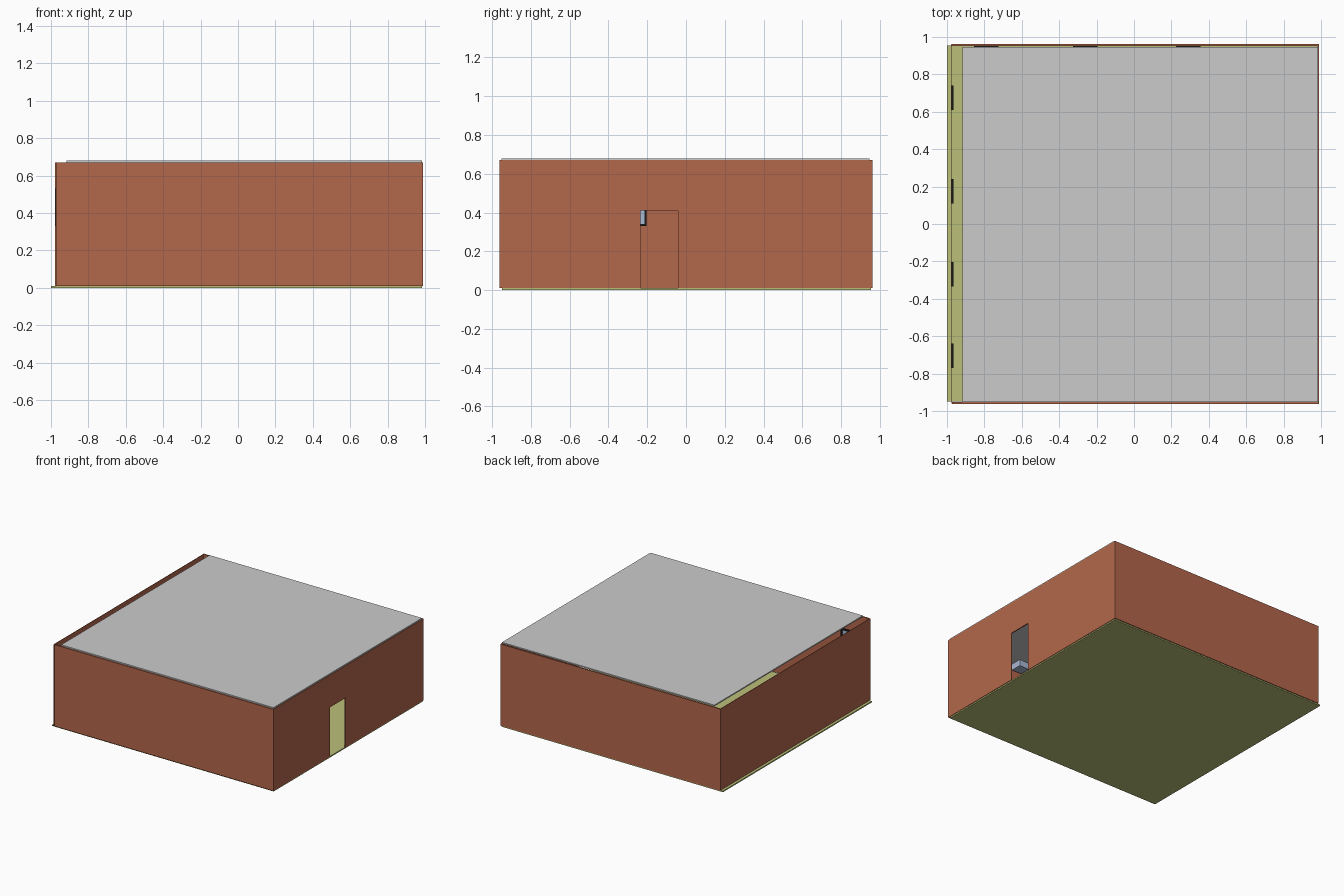
import bpy
import bmesh
from mathutils import Vector

cube = bpy.data.objects.get("Cube")
if cube:
    bpy.data.objects.remove(cube, do_unlink=True)


def material(name, rgb):
    m = bpy.data.materials.new(name)
    m.use_nodes = True
    m.diffuse_color = (*rgb, 1)
    m.node_tree.nodes["Principled BSDF"].inputs["Base Color"].default_value = (*rgb, 1)
    return m


BRICK = material("brick_red", (0.45, 0.135, 0.07))
OLIVE = material("olive", (0.5, 0.53, 0.19))
BLACK = material("black", (0.01, 0.01, 0.01))
GLASS = material("blue_grey", (0.4, 0.48, 0.65))


def finish(name, bm, mat):
    bmesh.ops.recalc_face_normals(bm, faces=bm.faces)
    mesh = bpy.data.meshes.new(name)
    bm.to_mesh(mesh)
    bm.free()
    ob = bpy.data.objects.new(name, mesh)
    bpy.context.collection.objects.link(ob)
    if mat:
        mesh.materials.append(mat)
    return ob


def box(name, x, y, z, mat=None):
    """Box from its (low, high) range on each axis."""
    bm = bmesh.new()
    bmesh.ops.create_cube(bm, size=1)
    for v in bm.verts:
        v.co = [r[0] if c < 0 else r[1] for r, c in zip((x, y, z), v.co)]
    return finish(name, bm, mat)


def prism(name, profile, offset, mat):
    """Extrude a closed outline along an offset."""
    bm = bmesh.new()
    face = bm.faces.new([bm.verts.new(p) for p in profile])
    grown = bmesh.ops.extrude_face_region(bm, geom=[face], use_keep_orig=True)
    verts = [g for g in grown["geom"] if isinstance(g, bmesh.types.BMVert)]
    bmesh.ops.translate(bm, verts=verts, vec=offset)
    return finish(name, bm, mat)


FLOOR_TOP, WALL_TOP = 0.01, 0.67
HEIGHT = (FLOOR_TOP, WALL_TOP)

# Floor and roof slabs
box("floor", (-1, 0.985), (-0.95, 0.955), (0, FLOOR_TOP), OLIVE)
box("roof", (-0.917, 0.985), (-0.952, 0.947), (WALL_TOP, 0.68))

# Plain walls
box("front_wall", (-0.972, 0.99), (-0.962, -0.952), HEIGHT, BRICK)
box("back_wall", (-0.977, 0.99), (0.951, 0.962), HEIGHT, BRICK)
box("window_side_wall", (-0.979, -0.975), (-0.96, 0.96), HEIGHT, BRICK)

# Wall with the open doorway
outline = [(-0.952, FLOOR_TOP), (-0.235, FLOOR_TOP), (-0.235, 0.41), (-0.04, 0.41),
           (-0.04, FLOOR_TOP), (0.951, FLOOR_TOP), (0.951, WALL_TOP), (-0.952, WALL_TOP)]
prism("doorway_wall", [(0.982, y, z) for y, z in outline], Vector((0.008, 0, 0)), BRICK)


def window(name, centre, along, inward):
    """Black frame of four bars with a pane, on the inner face of a wall."""
    along, inward = Vector(along), Vector(inward)
    half, low, high, bar = 0.065, 0.33, 0.53, 0.012

    def piece(label, a, z, depth, mat):
        p = Vector(centre) + along * a[0]
        q = Vector(centre) + along * a[1] + inward * depth
        box(f"{name}_{label}", sorted((p.x, q.x)), sorted((p.y, q.y)), z, mat)

    piece("sill", (-half, half), (low, low + bar), 0.01, BLACK)
    piece("head", (-half, half), (high - bar, high), 0.01, BLACK)
    for side, a in (("first", (-half, bar - half)), ("second", (half - bar, half))):
        piece(side + "_jamb", a, (low + bar, high - bar), 0.01, BLACK)
    piece("pane", (bar - half, half - bar), (low + bar, high - bar), 0.004, GLASS)


# Windows lining the inside of three walls
for i, y in enumerate((-0.705, -0.268, 0.175, 0.675), 1):
    window(f"side_window_{i}", (-0.975, y, 0), (0, 1, 0), (1, 0, 0))
for i, x in enumerate((-0.79, -0.26, 0.29), 1):
    window(f"back_window_{i}", (x, 0.951, 0), (1, 0, 0), (0, -1, 0))
    window(f"front_window_{i}", (x, -0.952, 0), (1, 0, 0), (0, 1, 0))

# Small unit hung under the ceiling
box("ceiling_unit", (0.31, 0.4), (-0.93, -0.84), (0.62, WALL_TOP), GLASS)
